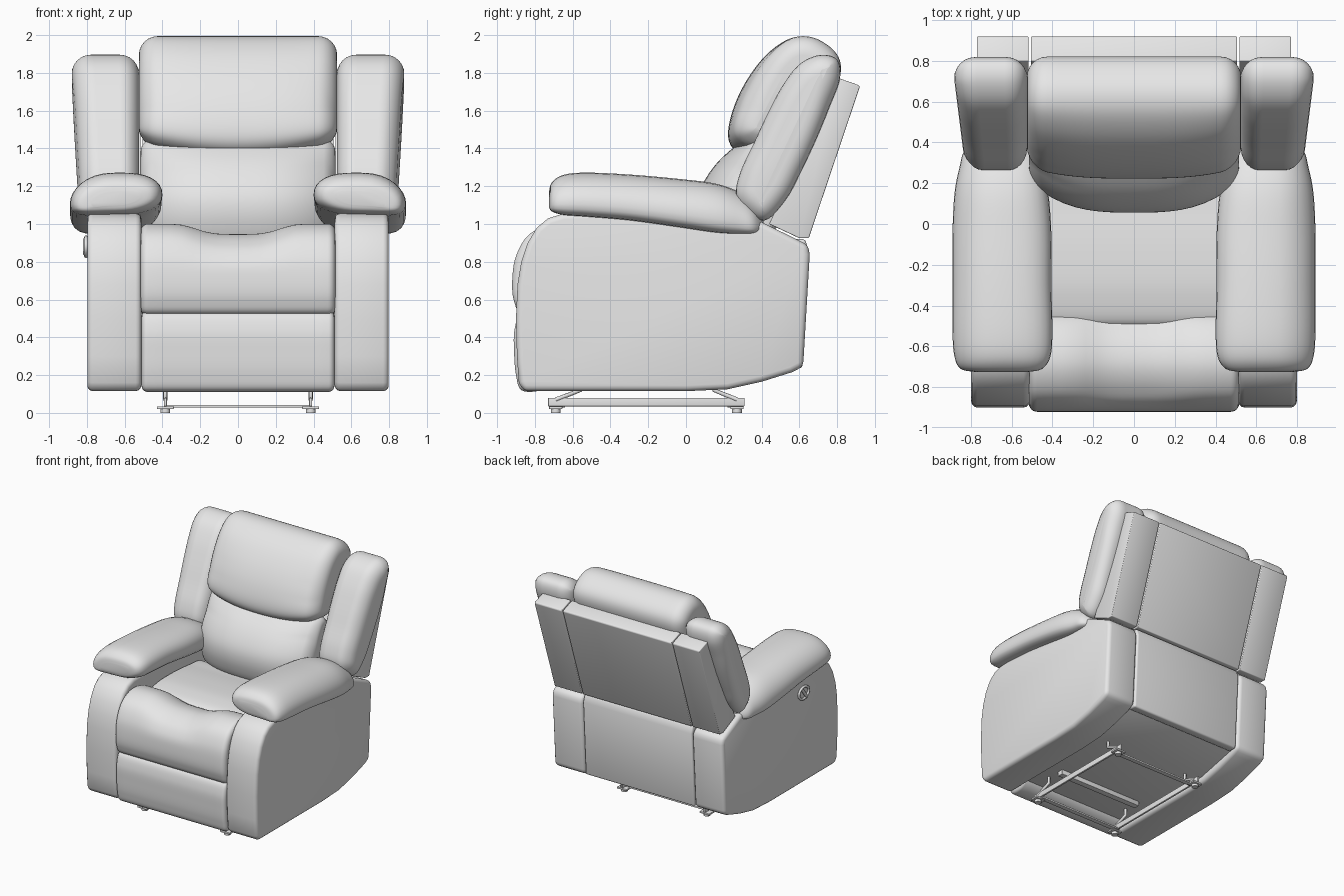
import bpy, bmesh, math
from mathutils import Vector

cube = bpy.data.objects.get("Cube")
if cube:
    bpy.data.objects.remove(cube, do_unlink=True)

grey = bpy.data.materials.new("soft grey")
grey.use_nodes = True
grey.diffuse_color = (0.8, 0.8, 0.8, 1)
grey.node_tree.nodes["Principled BSDF"].inputs["Base Color"].default_value = (0.8, 0.8, 0.8, 1)


def finish(name, bm, angle=40):
    bmesh.ops.recalc_face_normals(bm, faces=bm.faces)
    mesh = bpy.data.meshes.new(name)
    bm.to_mesh(mesh)
    bm.free()
    mesh.materials.append(grey)
    mesh.polygons.foreach_set("use_smooth", [True] * len(mesh.polygons))
    mesh.set_sharp_from_angle(angle=math.radians(angle))
    obj = bpy.data.objects.new(name, mesh)
    bpy.context.collection.objects.link(obj)
    return obj


def spline(points, steps, closed):
    """Catmull-Rom curve through points of any dimension."""
    pts = [Vector(p) for p in points]
    n = len(pts)
    pick = (lambda i: pts[i % n]) if closed else (lambda i: pts[max(0, min(n - 1, i))])
    out = []
    for i in range(n if closed else n - 1):
        a, b, c, d = (pick(i + k) for k in (-1, 0, 1, 2))
        for s in range(steps):
            t = s / steps
            out.append(b + (c - a) * (t / 2) + (a * 2 - b * 5 + c * 4 - d) * (t * t / 2)
                       + (b * 3 - a - c * 3 + d) * (t ** 3 / 2))
    return out if closed else out + [pts[-1]]


def skin(name, rings):
    bm = bmesh.new()
    loops = [[bm.verts.new(p) for p in ring] for ring in rings]
    for a, b in zip(loops, loops[1:]):
        for i in range(len(a)):
            j = (i + 1) % len(a)
            bm.faces.new((a[i], a[j], b[j], b[i]))
    bm.faces.new(loops[0])
    bm.faces.new(loops[-1])
    return finish(name, bm, 60)


def cushion(name, profile, x0, x1, r, warp=None, side=1):
    """Soft side profile (y, z) spread from x0 to x1 with ends rounded by r."""
    pts = spline(profile, 6, True)
    n = len(pts)
    area = sum(pts[i - 1].x * pts[i].y - pts[i].x * pts[i - 1].y for i in range(n))
    turn = 1 if area > 0 else -1
    normals = []
    for i in range(n):
        t = (pts[(i + 1) % n] - pts[i - 1]).normalized()
        normals.append(Vector((-t.y, t.x)) * turn)
    angles = [math.radians(a) for a in range(0, 91, 15)]
    stations = [(x0 + r * (1 - math.sin(a)), r * (1 - math.cos(a))) for a in reversed(angles)]
    stations += [(x0 + r + (x1 - x0 - 2 * r) * k / 16, 0) for k in range(1, 16)]
    stations += [(x1 - r * (1 - math.sin(a)), r * (1 - math.cos(a))) for a in angles]
    rings = []
    for x, inset in stations:
        ring = []
        for p, nv in zip(pts, normals):
            q = p + nv * inset
            v = Vector((x, q.x, q.y))
            if warp:
                v = warp(v)
            v.x *= side
            ring.append(v)
        rings.append(ring)
    return skin(name, rings)


def panel(name, profile, x0, x1, bevel, side=1):
    """Firm side profile (y, z) extruded from x0 to x1 with eased edges."""
    bm = bmesh.new()
    face = bm.faces.new([bm.verts.new((x0 * side, y, z)) for y, z in profile])
    res = bmesh.ops.extrude_face_region(bm, geom=[face])
    new = [g for g in res["geom"] if isinstance(g, bmesh.types.BMVert)]
    bmesh.ops.translate(bm, verts=new, vec=((x1 - x0) * side, 0, 0))
    bmesh.ops.recalc_face_normals(bm, faces=bm.faces)
    edges = [e for e in bm.edges if e.calc_face_angle(0) > math.radians(35)]
    bmesh.ops.bevel(bm, geom=edges, offset=bevel, segments=3, profile=0.5,
                    affect='EDGES', clamp_overlap=True)
    return finish(name, bm)


def box(name, lo, hi):
    return panel(name, [(lo[1], lo[2]), (hi[1], lo[2]), (hi[1], hi[2]), (lo[1], hi[2])],
                 lo[0], hi[0], 0.003)


def tube(name, points, radius, cyclic=False):
    curve = bpy.data.curves.new(name, 'CURVE')
    curve.dimensions = '3D'
    curve.bevel_depth = radius
    curve.bevel_resolution = 2
    curve.use_fill_caps = True
    s = curve.splines.new('POLY')
    s.points.add(len(points) - 1)
    for p, co in zip(s.points, points):
        p.co = (*co, 1)
    s.use_cyclic_u = cyclic
    s.use_smooth = True
    curve.materials.append(grey)
    obj = bpy.data.objects.new(name, curve)
    bpy.context.collection.objects.link(obj)


def clamp(t):
    return max(0.0, min(1.0, t))


# Cushion shaping rules
def seat_dip(v):
    v.z -= 0.055 * clamp((v.z - 0.75) / 0.2) * math.exp(-(v.x / 0.24) ** 4)
    return v


def pillow_sag(v):
    v.z += 0.06 * (abs(v.x) / 0.5) ** 2 * clamp((1.6 - v.z) / 0.2)
    v.y += 0.05 * (abs(v.x) / 0.5) ** 3 * clamp((0.6 - v.y) / 0.3)
    return v


def lumbar_curve(v):
    v.y += 0.14 * (abs(v.x) / 0.5) ** 3 * clamp((0.45 - v.y) / 0.3)
    return v


def wing_taper(v):
    v.x -= 0.05 * clamp((v.x - 0.55) / 0.3) * clamp((0.7 - v.y) / 0.4)
    return v


# Seat, footrest and body
cushion("footrest_pad", [(-0.87, 0.12), (-0.9, 0.2), (-0.91, 0.32), (-0.908, 0.44), (-0.87, 0.53),
                         (-0.76, 0.53), (-0.7, 0.42), (-0.69, 0.3), (-0.7, 0.18), (-0.77, 0.12)],
        -0.51, 0.51, 0.03)
cushion("seat_front_roll", [(-0.86, 0.52), (-0.91, 0.59), (-0.92, 0.7), (-0.9, 0.83), (-0.83, 0.945),
                            (-0.7, 1.0), (-0.56, 0.975), (-0.45, 0.89), (-0.42, 0.75),
                            (-0.5, 0.6), (-0.68, 0.52)], -0.515, 0.515, 0.04, seat_dip)
cushion("seat_cushion", [(-0.5, 0.87), (-0.35, 0.92), (-0.15, 0.925), (0.05, 0.91), (0.22, 0.88),
                         (0.24, 0.74), (0.05, 0.68), (-0.2, 0.68), (-0.45, 0.72)],
        -0.515, 0.515, 0.03)
panel("body_core", [(-0.78, 0.17), (0.2, 0.17), (0.56, 0.25), (0.6, 0.86), (-0.5, 0.8), (-0.78, 0.6)],
      -0.52, 0.52, 0.01)
panel("lower_back_panel", [(0.54, 0.24), (0.615, 0.235), (0.65, 0.86), (0.63, 0.92), (0.54, 0.92)],
      -0.508, 0.508, 0.015)

# Backrest
cushion("lumbar_cushion", [(0.12, 0.88), (0.065, 1.0), (0.06, 1.13), (0.11, 1.25), (0.2, 1.36),
                           (0.32, 1.44), (0.46, 1.42), (0.55, 1.25), (0.52, 1.05), (0.4, 0.9),
                           (0.25, 0.85)], -0.515, 0.515, 0.06, lumbar_curve)
cushion("head_cushion", [(0.3, 1.37), (0.235, 1.42), (0.225, 1.51), (0.265, 1.65), (0.34, 1.79),
                         (0.44, 1.91), (0.56, 1.985), (0.68, 1.985), (0.79, 1.91), (0.82, 1.81),
                         (0.77, 1.66), (0.69, 1.5), (0.59, 1.38), (0.44, 1.35)],
        -0.525, 0.525, 0.1, pillow_sag)
board = [(0.44, 1.0), (0.6, 0.925), (0.65, 0.925), (0.92, 1.725), (0.915, 1.735), (0.8, 1.775)]
panel("back_board", board, -0.506, 0.506, 0.012)

# Mirrored parts
arm_profile = [(-0.86, 0.115), (-0.885, 0.16), (-0.895, 0.3), (-0.9, 0.5), (-0.892, 0.68),
               (-0.872, 0.8), (-0.838, 0.9), (-0.79, 0.98), (-0.73, 1.03), (-0.65, 1.055),
               (-0.5, 1.06), (0.1, 1.04), (0.4, 1.01), (0.645, 0.89), (0.655, 0.84), (0.62, 0.245),
               (0.56, 0.215), (0.4, 0.165), (0.22, 0.125), (0.0, 0.115)]
wing_profile = [(0.31, 1.07), (0.265, 1.16), (0.29, 1.28), (0.36, 1.43), (0.43, 1.58), (0.51, 1.73),
                (0.6, 1.845), (0.71, 1.895), (0.8, 1.87), (0.815, 1.77), (0.76, 1.62), (0.69, 1.45),
                (0.61, 1.28), (0.53, 1.13), (0.42, 1.02)]
# Armrest sections: y, bottom z, top z, inner x, outer x
arm_sections = [(-0.725, 1.1, 1.17, 0.52, 0.78), (-0.71, 1.07, 1.22, 0.45, 0.85),
                (-0.65, 1.05, 1.26, 0.41, 0.88), (-0.53, 1.04, 1.272, 0.4, 0.89),
                (-0.3, 1.02, 1.262, 0.405, 0.89), (-0.05, 0.985, 1.24, 0.405, 0.89),
                (0.15, 0.955, 1.215, 0.42, 0.88), (0.28, 0.948, 1.17, 0.45, 0.855),
                (0.36, 0.955, 1.11, 0.49, 0.83), (0.41, 0.985, 1.04, 0.56, 0.76)]


def power(v, e):
    return math.copysign(abs(v) ** e, v)


for side, word in ((1, "left"), (-1, "right")):
    panel(word + "_arm_panel", arm_profile, 0.512, 0.798, 0.03, side)
    panel(word + "_back_board", board, 0.516, 0.77, 0.015, side)
    cushion(word + "_wing_cushion", wing_profile, 0.525, 0.88, 0.1, wing_taper, side)
    rings = []
    for y, zb, zt, xi, xo in spline(arm_sections, 5, False):
        ring = []
        for k in range(32):
            a = math.tau * k / 32
            c, s = power(math.cos(a), 0.8), power(math.sin(a), 0.85)
            # The widest point sits low, and the outer edge droops
            z = (zb + zt) / 2 - 0.03 * (1 - s * s) * (zt - zb) / 0.25 + s * (zt - zb) / 2
            x = (xi + xo) / 2 + c * (xo - xi) / 2
            ring.append((x * side, y, z - 0.025 * c * abs(c)))
        rings.append(ring)
    skin(word + "_armrest", rings)

    # Metal base: side rail, struts and feet
    x = 0.385 * side
    box(word + "_base_rail", (x - 0.008, -0.73, 0.035), (x + 0.008, 0.31, 0.08))
    for y, y2, end in ((-0.69, -0.56, "front"), (0.27, 0.15, "rear")):
        tube(f"{word}_{end}_strut", [(x, y, 0.07), (x, y2, 0.12), (x, y2, 0.19)], 0.012)
        box(f"{word}_{end}_foot_plate", (x - 0.045, y - 0.035, 0.02), (x + 0.045, y + 0.035, 0.035))
        bm = bmesh.new()
        bmesh.ops.create_cone(bm, cap_ends=True, segments=16, radius1=0.026, radius2=0.026, depth=0.022)
        bmesh.ops.translate(bm, verts=bm.verts, vec=(x, y, 0.011))
        finish(f"{word}_{end}_foot", bm)

for y, word in ((-0.66, "front"), (0.24, "rear")):
    box(word + "_cross_bar", (-0.385, y - 0.02, 0.028), (0.385, y + 0.02, 0.043))
box("mechanism_bar", (-0.385, -0.45, 0.13), (0.385, -0.4, 0.17))

# Recline handle on the right side
oval = [(-0.805, -0.42 + 0.065 * math.cos(math.tau * k / 24), 0.88 + 0.05 * math.sin(math.tau * k / 24))
        for k in range(24)]
tube("handle_ring", oval, 0.01, True)
tube("handle_grip", [(-0.808, -0.45, 0.84), (-0.808, -0.39, 0.92)], 0.012)
